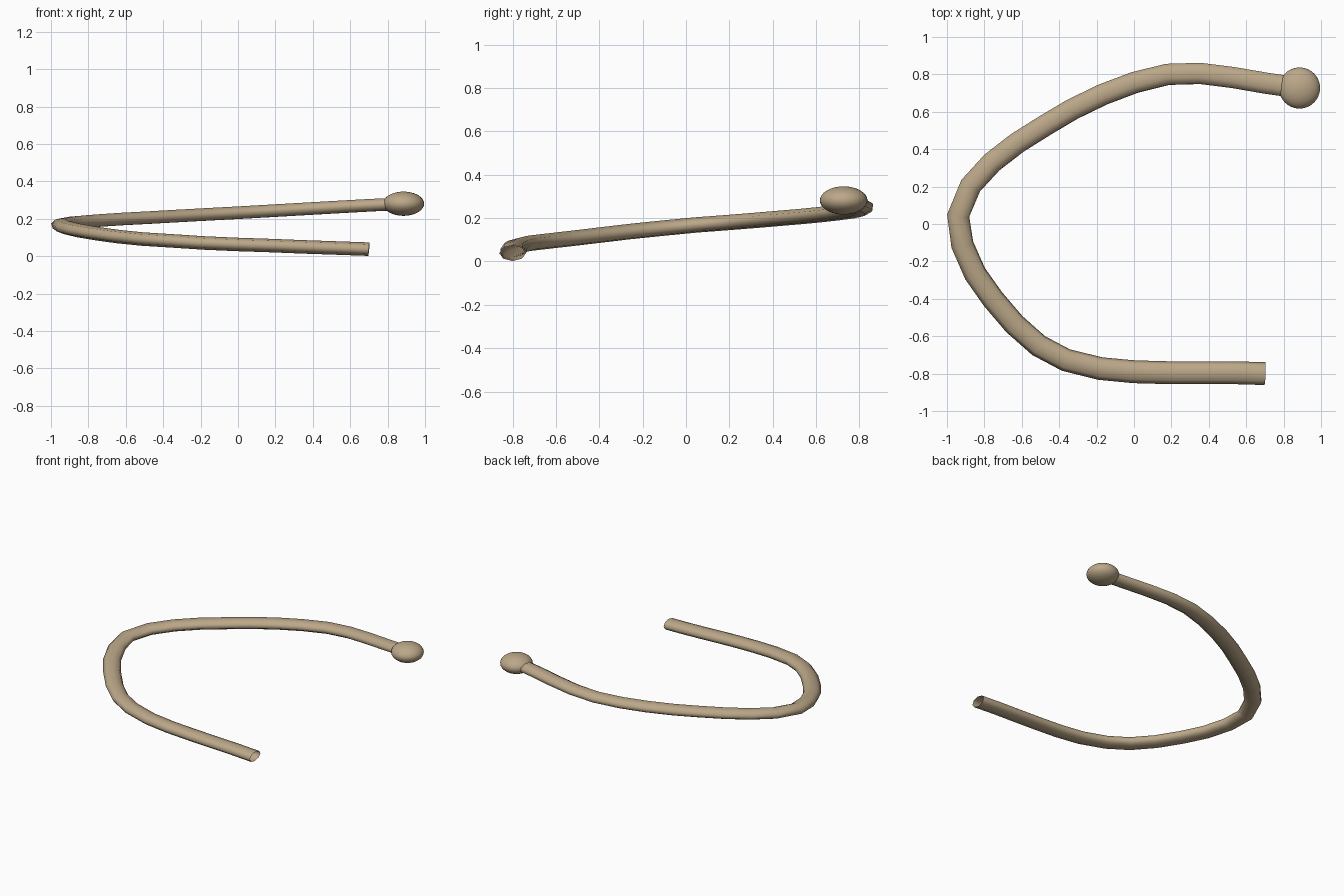
import bpy

if "Cube" in bpy.data.objects:
    bpy.data.objects.remove(bpy.data.objects["Cube"])

SQUASH = 0.59  # the whole model is flattened in height

mat = bpy.data.materials.new("tan")
mat.diffuse_color = (0.50, 0.39, 0.25, 1)
mat.use_nodes = True
mat.node_tree.nodes["Principled BSDF"].inputs["Base Color"].default_value = mat.diffuse_color

# centre line of the bent rod, from the open end to the knob
path = [
    (0.70, -0.80, 0.038), (0.53, -0.795, 0.044), (0.355, -0.795, 0.05),
    (0.18, -0.795, 0.057), (0.0, -0.79, 0.063), (-0.18, -0.773, 0.071),
    (-0.365, -0.727, 0.083), (-0.51, -0.65, 0.092), (-0.64, -0.535, 0.105),
    (-0.755, -0.40, 0.121), (-0.85, -0.265, 0.137), (-0.918, -0.11, 0.153),
    (-0.94, 0.045, 0.168), (-0.873, 0.205, 0.18), (-0.758, 0.33, 0.19),
    (-0.622, 0.435, 0.199), (-0.47, 0.53, 0.207), (-0.33, 0.613, 0.215),
    (-0.165, 0.693, 0.224), (0.005, 0.757, 0.233), (0.18, 0.80, 0.243),
    (0.355, 0.805, 0.253), (0.53, 0.783, 0.263), (0.71, 0.752, 0.273),
    (0.885, 0.727, 0.281),
]

# rod: eight-sided tube with open ends
curve = bpy.data.curves.new("rod", 'CURVE')
curve.dimensions = '3D'
curve.bevel_depth = 0.061
curve.bevel_resolution = 2
spline = curve.splines.new('POLY')
spline.points.add(len(path) - 1)
for point, (x, y, z) in zip(spline.points, path):
    point.co = (x, y, z / SQUASH, 1)
rod = bpy.data.objects.new("bent_rod", curve)
bpy.context.collection.objects.link(rod)
rod.scale.z = SQUASH
bpy.context.view_layer.objects.active = rod
rod.select_set(True)
bpy.ops.object.convert(target='MESH')
rod = bpy.context.object
bpy.ops.object.transform_apply(location=False, rotation=False, scale=True)
bpy.ops.object.shade_smooth()
rod.data.materials.clear()
rod.data.materials.append(mat)

# knob: flattened ball on the raised end
bpy.ops.mesh.primitive_uv_sphere_add(segments=32, ring_count=16, radius=0.11,
                                     location=(0.885, 0.727, 0.281))
knob = bpy.context.object
knob.name = "end_knob"
knob.scale.z = SQUASH
bpy.ops.object.transform_apply(location=False, rotation=False, scale=True)
bpy.ops.object.shade_smooth()
knob.data.materials.append(mat)
